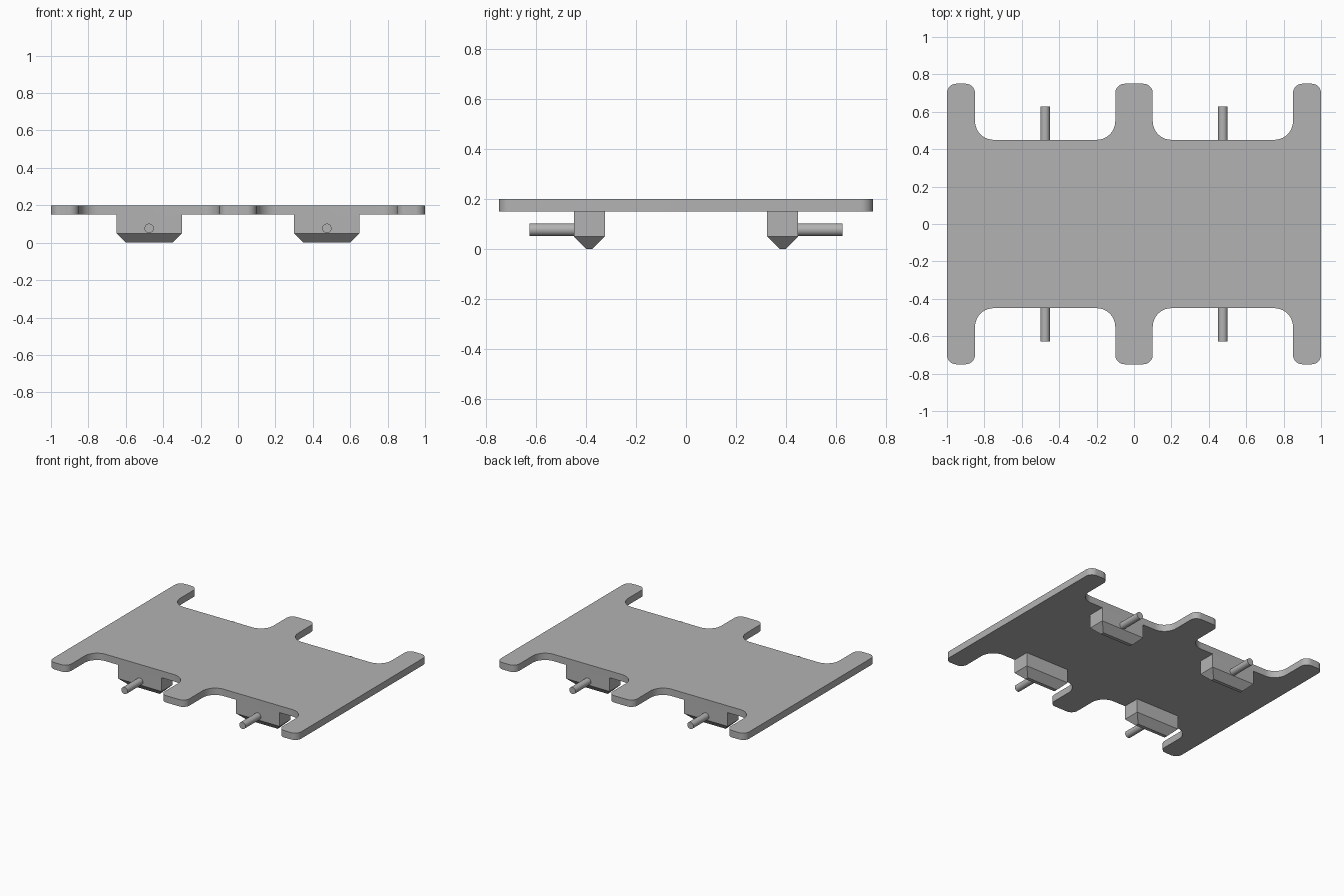
import bpy, bmesh, math
from mathutils import Vector, Matrix

if "Cube" in bpy.data.objects:
    bpy.data.objects.remove(bpy.data.objects["Cube"], do_unlink=True)

grey = bpy.data.materials.new("plain grey")
grey.use_nodes = True
grey.diffuse_color = (0.45, 0.45, 0.45, 1)
grey.node_tree.nodes["Principled BSDF"].inputs["Base Color"].default_value = grey.diffuse_color


def finish(name, bm, smooth=False):
    """Turn a bmesh into a named, coloured object."""
    bmesh.ops.recalc_face_normals(bm, faces=bm.faces)
    mesh = bpy.data.meshes.new(name)
    bm.to_mesh(mesh)
    bm.free()
    mesh.materials.append(grey)
    obj = bpy.data.objects.new(name, mesh)
    bpy.context.collection.objects.link(obj)
    if smooth:
        bpy.ops.object.select_all(action='DESELECT')
        obj.select_set(True)
        bpy.context.view_layer.objects.active = obj
        bpy.ops.object.shade_smooth_by_angle(angle=math.radians(30))


def extrude_up(bm, points, z, height):
    """Flat outline raised into a solid; returns its top face."""
    base = bm.faces.new([bm.verts.new((x, y, z)) for x, y in points])
    side = bmesh.ops.extrude_face_region(bm, geom=[base], use_keep_orig=True)["geom"]
    verts = [v for v in side if isinstance(v, bmesh.types.BMVert)]
    bmesh.ops.translate(bm, verts=verts, vec=(0, 0, height))


def rounded(corners, steps=10):
    """Round each right-angled (x, y, radius) corner of a closed outline."""
    out = []
    for i, (x, y, r) in enumerate(corners):
        p = Vector((x, y))
        back = (Vector(corners[i - 1][:2]) - p).normalized()
        ahead = (Vector(corners[(i + 1) % len(corners)][:2]) - p).normalized()
        centre = p + (back + ahead) * r
        for k in range(steps + 1):
            a = math.pi / 2 * k / steps
            out.append(centre - r * (ahead * math.cos(a) + back * math.sin(a)))
    return out


# Deck plate with rounded fingers on both long sides
TIP, FILLET = 0.05, 0.1
quarter = [(1, 0.75, TIP), (0.85, 0.75, TIP), (0.85, 0.45, FILLET),
           (0.1, 0.45, FILLET), (0.1, 0.75, TIP)]
half = quarter + [(-x, y, r) for x, y, r in reversed(quarter)]
outline = half + [(-x, -y, r) for x, y, r in half]
bm = bmesh.new()
extrude_up(bm, rounded(outline), 0.15, 0.05)
finish("deck_plate", bm, smooth=True)

# Bearing blocks with tapered feet, and an axle pin on each
for side, sx in (("left", 1), ("right", -1)):
    for end, sy in (("front", -1), ("back", 1)):
        centre = Vector((sx * 0.475, sy * 0.3875, 0))

        bm = bmesh.new()
        rings = []
        for z, inset in ((0, 0.05), (0.05, 0), (0.15, 0)):
            hx, hy = 0.175 - inset, 0.0625 - inset
            rings.append([bm.verts.new(centre + Vector((a * hx, b * hy, z)))
                          for a, b in ((-1, -1), (1, -1), (1, 1), (-1, 1))])
        bm.faces.new(rings[0])
        bm.faces.new(rings[-1])
        for low, high in zip(rings, rings[1:]):
            for i in range(4):
                j = (i + 1) % 4
                bm.faces.new((low[i], low[j], high[j], high[i]))
        finish(f"{end}_{side}_block", bm)

        bm = bmesh.new()
        place = (Matrix.Translation((centre.x, sy * 0.535, 0.077))
                 @ Matrix.Rotation(math.pi / 2, 4, 'X'))
        bmesh.ops.create_cone(bm, cap_ends=True, segments=32, radius1=0.025,
                              radius2=0.025, depth=0.185, matrix=place)
        finish(f"{end}_{side}_pin", bm, smooth=True)
